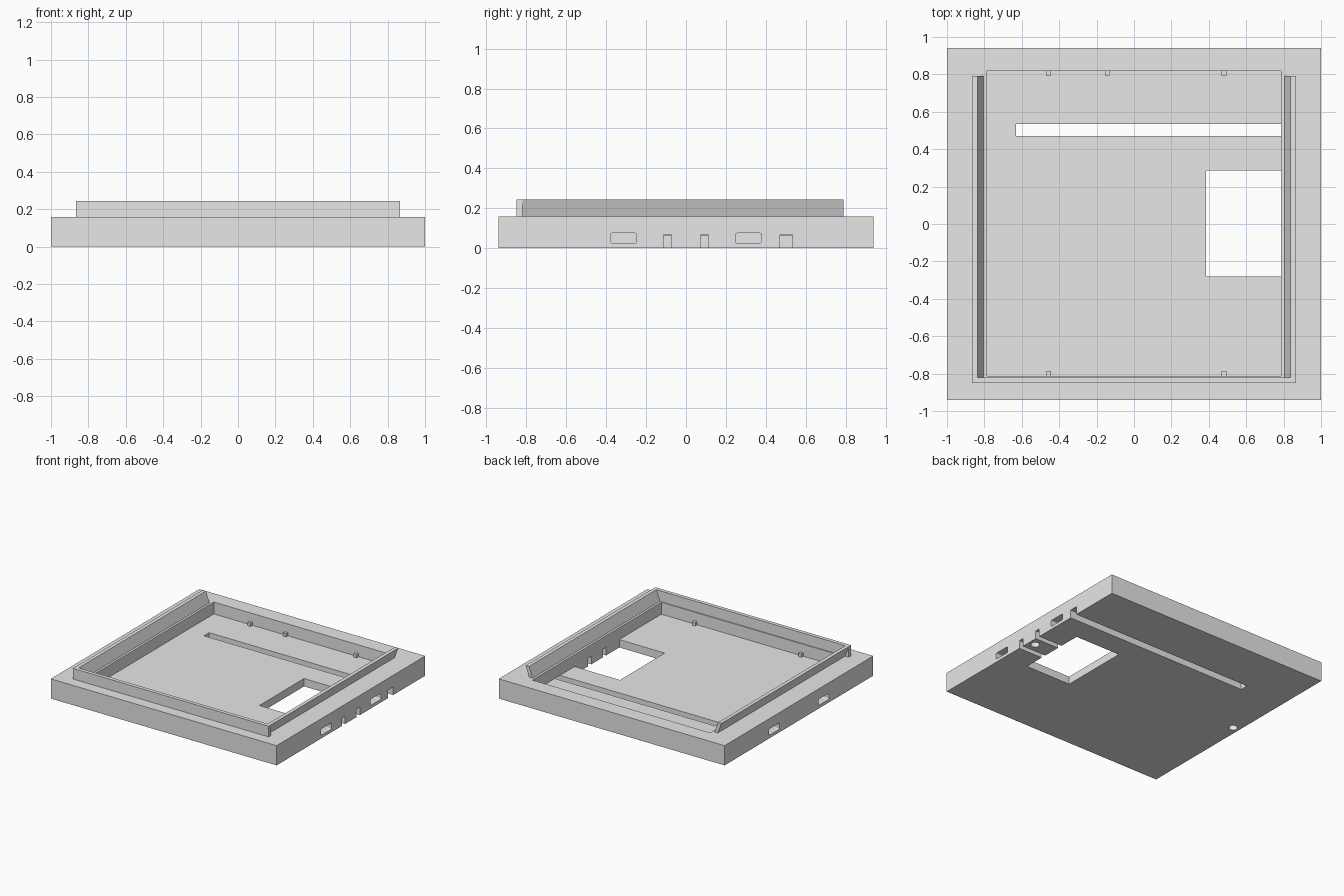
import bpy
import bmesh
from mathutils import Matrix, Vector

cube = bpy.data.objects.get("Cube")
if cube:
    bpy.data.objects.remove(cube, do_unlink=True)

grey = bpy.data.materials.new("light grey plastic")
grey.use_nodes = True
grey.diffuse_color = (0.8, 0.8, 0.8, 1)
grey.node_tree.nodes["Principled BSDF"].inputs["Base Color"].default_value = (0.8, 0.8, 0.8, 1)


def finish(name, bm):
    bmesh.ops.recalc_face_normals(bm, faces=bm.faces)
    mesh = bpy.data.meshes.new(name)
    bm.to_mesh(mesh)
    bm.free()
    mesh.materials.append(grey)
    obj = bpy.data.objects.new(name, mesh)
    bpy.context.collection.objects.link(obj)
    return obj


def box(name, x, y, z, round_x=0):
    """Box from (low, high) ranges; round_x rounds the edges along x."""
    bm = bmesh.new()
    lo, hi = Vector((x[0], y[0], z[0])), Vector((x[1], y[1], z[1]))
    mid, size = (lo + hi) / 2, hi - lo
    bmesh.ops.create_cube(bm, size=1, matrix=Matrix.Translation(mid) @ Matrix.Diagonal((*size, 1)))
    if round_x:
        edges = [e for e in bm.edges if abs(e.verts[0].co.x - e.verts[1].co.x) > 1e-4]
        bmesh.ops.bevel(bm, geom=edges, offset=round_x, segments=3, profile=0.5, affect='EDGES')
    return finish(name, bm)


def cylinder(name, x, y, z, radius):
    bm = bmesh.new()
    bmesh.ops.create_cone(bm, cap_ends=True, segments=12, radius1=radius, radius2=radius,
                          depth=z[1] - z[0], matrix=Matrix.Translation((x, y, sum(z) / 2)))
    return finish(name, bm)


def prism(name, profile, y):
    """Extrude an x-z profile between two y values."""
    bm = bmesh.new()
    face = bm.faces.new([bm.verts.new((px, y[0], pz)) for px, pz in profile])
    new = bmesh.ops.extrude_face_region(bm, geom=[face])["geom"]
    bmesh.ops.translate(bm, vec=(0, y[1] - y[0], 0),
                        verts=[v for v in new if isinstance(v, bmesh.types.BMVert)])
    return finish(name, bm)


RIM, FLOOR, TOP = 0.158, 0.063, 0.243
CAVITY_X = 0.787

# Tray body and its cutters
tray = box("tray_body", (-1, 1), (-0.94, 0.94), (0, RIM))
cutters = [
    box("cavity_cutter", (-CAVITY_X, CAVITY_X), (-0.812, 0.818), (FLOOR, 0.5)),
    box("window_cutter", (0.385, CAVITY_X), (-0.28, 0.285), (-0.1, 0.1)),
    box("slot_cutter", (-0.63, 1.1), (0.47, 0.535), (-0.1, FLOOR + 0.002)),
]
for y in (-0.093, 0.093):
    cutters.append(box("notch_cutter", (0.7, 1.1), (y - 0.02, y + 0.02), (-0.1, FLOOR + 0.002)))
for side in (-1, 1):
    xs = sorted((side * 0.9, side * 1.1))
    for y in (-0.313, 0.313):
        cutters.append(box("side_pocket_cutter", xs, (y - 0.065, y + 0.065), (0.025, 0.075), 0.009))
    cutters.append(cylinder("screw_hole_cutter", side * 0.945, 0, (-0.1, 0.1), 0.034))

# Cut the tray, then drop the helpers
bpy.context.view_layer.objects.active = tray
for cutter in cutters:
    cutter.hide_render = True
    mod = tray.modifiers.new("cut", 'BOOLEAN')
    mod.operation = 'DIFFERENCE'
    mod.solver = 'EXACT'
    mod.object = cutter
    bpy.ops.object.modifier_apply(modifier=mod.name)
for cutter in cutters:
    bpy.data.objects.remove(cutter, do_unlink=True)

# Raised lip, open at the back, with outward-leaning sides
box("front_lip", (-0.867, 0.867), (-0.85, -0.82), (RIM, TOP))
for side, name in ((-1, "right_lip"), (1, "left_lip")):
    section = [(0.805, RIM), (0.835, RIM), (0.867, TOP), (0.837, TOP)]
    prism(name, [(side * x, z) for x, z in section], (-0.82, 0.79))

# Small stops on the cavity walls
for x in (-0.457, -0.143, 0.482):
    box("back_stop", (x - 0.013, x + 0.013), (0.793, 0.818), (FLOOR, 0.09))
for x in (-0.457, 0.482):
    box("front_stop", (x - 0.013, x + 0.013), (-0.812, -0.787), (FLOOR, 0.09))
